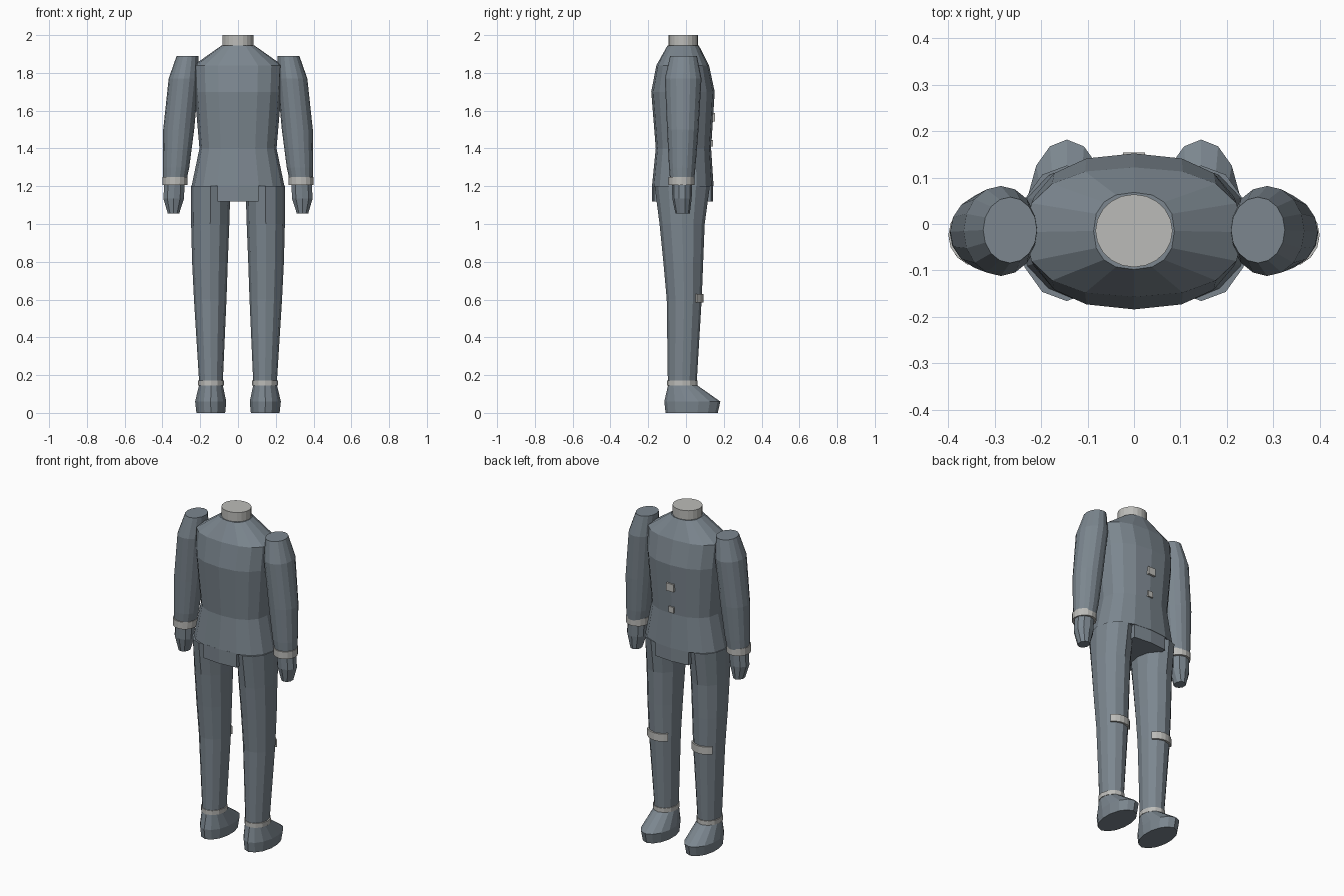
import bpy, bmesh
from math import sin, cos, pi, copysign

if "Cube" in bpy.data.objects:
    bpy.data.objects.remove(bpy.data.objects["Cube"])


def material(name, rgb):
    m = bpy.data.materials.new(name)
    m.diffuse_color = (*rgb, 1)
    m.use_nodes = True
    m.node_tree.nodes["Principled BSDF"].inputs["Base Color"].default_value = m.diffuse_color
    return m


CLOTH = material("slate_grey", (0.20, 0.24, 0.275))
TRIM = material("light_grey", (0.50, 0.50, 0.48))


def spow(v, p):
    return copysign(abs(v) ** p, v) if abs(v) > 1e-6 else 0.0


def outline(cx, cy, rx, ry, n, p=1.0):
    """Rounded cross-section, first point at the +y side."""
    return [(cx + rx * spow(sin(2 * pi * i / n), p),
             cy + ry * spow(cos(2 * pi * i / n), p)) for i in range(n)]


def skin(name, rings, mat):
    """Closed body through stacked rings of 3D points."""
    bm = bmesh.new()
    vs = [[bm.verts.new(c) for c in r] for r in rings]
    n = len(vs[0])
    for a, b in zip(vs, vs[1:]):
        for i in range(n):
            j = (i + 1) % n
            bm.faces.new((a[i], a[j], b[j], b[i]))
    bm.faces.new(vs[0])
    bm.faces.new(vs[-1])
    bmesh.ops.recalc_face_normals(bm, faces=bm.faces)
    me = bpy.data.meshes.new(name)
    bm.to_mesh(me)
    bm.free()
    me.materials.append(mat)
    ob = bpy.data.objects.new(name, me)
    bpy.context.collection.objects.link(ob)
    return ob


def loft(name, rows, n, mat, s=1, p=1.0):
    """rows: z, x min, x max, y min, y max; s mirrors in x."""
    rings = []
    for z, x0, x1, y0, y1 in rows:
        o = outline((x0 + x1) / 2 * s, (y0 + y1) / 2, (x1 - x0) / 2, (y1 - y0) / 2, n, p)
        rings.append([(x, y, z) for x, y in o])
    return skin(name, rings, mat)


def box(name, w, y0, y1, z0, z1, mat):
    flat = [(-w, y0), (w, y0), (w, y1), (-w, y1)]
    return skin(name, [[(x, y, z) for x, y in flat] for z in (z0, z1)], mat)


# Jacket torso
TP = 0.84
loft("torso", [(1.20, -.246, .246, -.18, .146),
               (1.40, -.204, .204, -.16, .133),
               (1.70, -.23, .23, -.184, .152),
               (1.84, -.236, .236, -.157, .122),
               (1.945, -.087, .087, -.098, .068)], 16, CLOTH, p=TP)

# Pelvis block hanging between the legs
centre = [q for q in outline(0, -.018, .246, .162, 16, TP) if abs(q[0]) < .13]
front = sorted(q for q in centre if q[1] > 0)
back = sorted((q for q in centre if q[1] < 0), reverse=True)
skin("pelvis", [[(x, y, z) for x, y in front + back] for z in (1.12, 1.205)], CLOTH)

# Neck
loft("neck", [(1.93, -.083, .083, -.093, .064), (2.0, -.083, .083, -.093, .064)], 20, TRIM)

# Chest buttons
box("upper_button", .024, .12, .154, 1.543, 1.588, TRIM)
box("lower_button", .017, .11, .142, 1.41, 1.445, TRIM)

for side, s in (("left", -1), ("right", 1)):
    # Arm, cuff and hand
    loft(side + "_arm", [(1.22, .275, .395, -.083, .042),
                         (1.30, .258, .397, -.09, .05),
                         (1.50, .232, .396, -.10, .066),
                         (1.77, .207, .367, -.112, .082),
                         (1.89, .209, .325, -.084, .058)], 16, CLOTH, s)
    loft(side + "_cuff", [(1.207, .268, .4, -.092, .044),
                          (1.25, .266, .4, -.092, .044)], 16, TRIM, s)
    loft(side + "_hand", [(1.055, .31, .373, -.056, .02),
                          (1.135, .283, .398, -.072, .03),
                          (1.21, .28, .393, -.075, .033)], 10, CLOTH, s)
    # Leg, ankle band and shoe
    loft(side + "_leg", [(.15, .081, .205, -.096, .056),
                         (.60, .061, .233, -.102, .083),
                         (.80, .054, .243, -.12, .091),
                         (1.0, .046, .248, -.14, .099),
                         (1.2, .04, .25, -.166, .126)], 12, CLOTH, s)
    loft(side + "_ankle_band", [(.145, .075, .213, -.1, .061),
                                (.171, .075, .213, -.1, .061)], 12, TRIM, s)
    loft(side + "_shoe", [(0, .066, .222, -.108, .168),
                          (.06, .06, .229, -.115, .182),
                          (.147, .079, .208, -.095, .058)], 14, CLOTH, s)
    # Knee strap: curved plate on the toe side of the leg
    angles = [(-48 + 16 * i) * pi / 180 for i in range(7)]
    arc = [(.147 * s + (.082 + t) * sin(a), -.01 + (.09 + t) * cos(a))
           for t, seq in ((.012, angles), (-.012, angles[::-1])) for a in seq]
    skin(side + "_knee_strap", [[(x, y, z) for x, y in arc] for z in (.585, .63)], TRIM)
